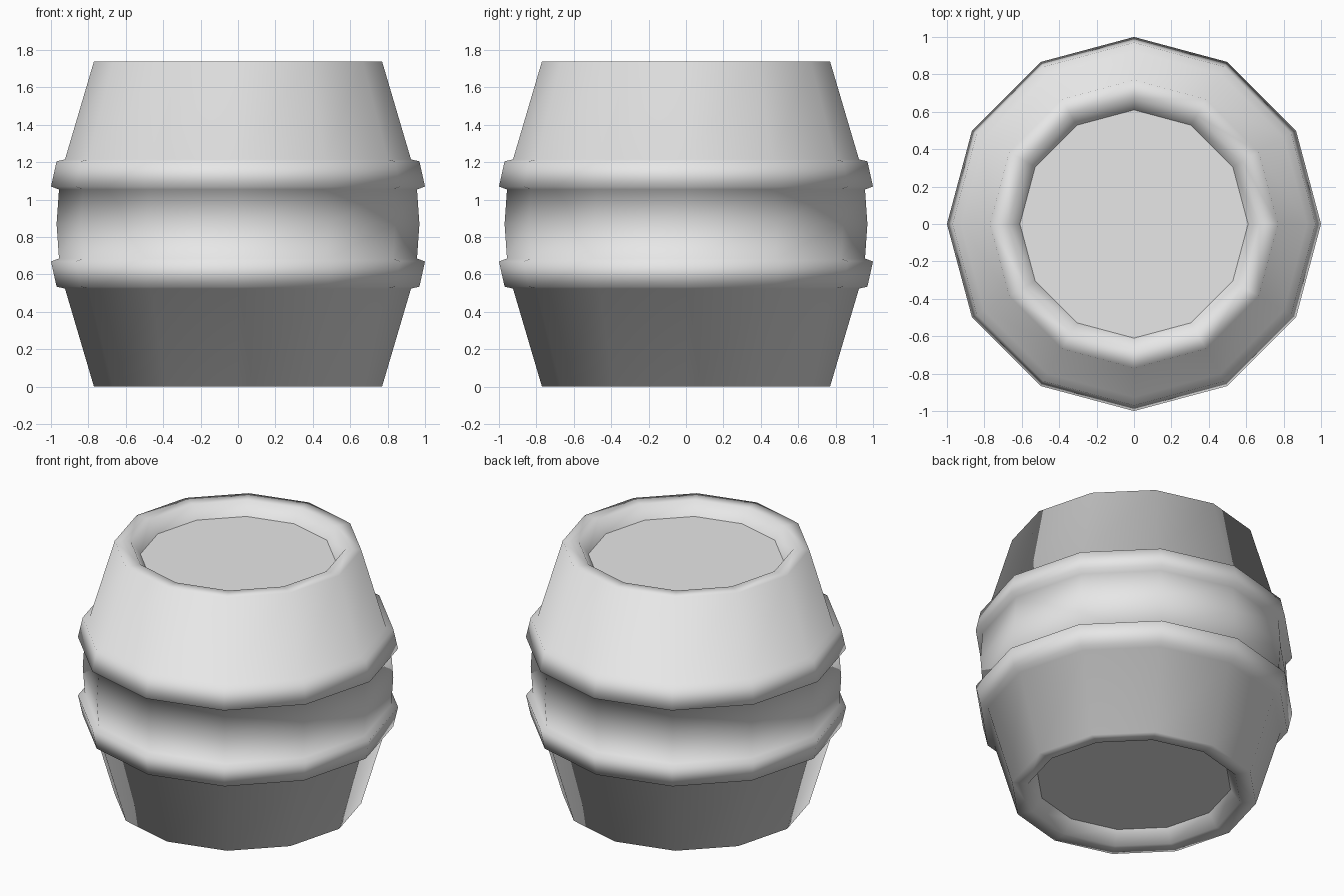
import bpy
import bmesh
from math import cos, sin, tau

SIDES = 12
MID = 0.87

cube = bpy.data.objects.get("Cube")
if cube:
    bpy.data.objects.remove(cube, do_unlink=True)

# One plain grey for the whole barrel
grey = bpy.data.materials.new("plain_grey")
grey.use_nodes = True
grey.diffuse_color = (0.8, 0.8, 0.8, 1)
grey.node_tree.nodes["Principled BSDF"].inputs["Base Color"].default_value = grey.diffuse_color


def finish(name, bm):
    bmesh.ops.recalc_face_normals(bm, faces=bm.faces)
    mesh = bpy.data.meshes.new(name)
    bm.to_mesh(mesh)
    bm.free()
    mesh.materials.append(grey)
    obj = bpy.data.objects.new(name, mesh)
    bpy.context.collection.objects.link(obj)
    return obj


def ring(bm, radius, z):
    return [bm.verts.new((radius * cos(tau * i / SIDES), radius * sin(tau * i / SIDES), z))
            for i in range(SIDES)]


# Half profile from the belly up to the recessed head: (radius, height above middle)
half = [
    (0.97, 0.0),                                          # belly
    (0.957, 0.185), (1.0, 0.2), (0.97, 0.335), (0.925, 0.345),  # hoop
    (0.77, 0.87), (0.67, 0.87),                           # staves and rim
    (0.61, 0.785),                                        # recess wall
]
profile = [(r, MID - h) for r, h in reversed(half[1:])] + [(r, MID + h) for r, h in half]

# Staves, hoops and rims as one continuous lathed shell
bm = bmesh.new()
rings = [ring(bm, r, z) for r, z in profile]
for low, high in zip(rings, rings[1:]):
    for i in range(SIDES):
        j = (i + 1) % SIDES
        face = bm.faces.new((low[i], low[j], high[j], high[i]))
        face.smooth = True

# Crisp joints between the long staves above and below the hoops
for edge in bm.edges:
    a, b = edge.verts
    if abs(a.co.z - b.co.z) > 0.4:
        edge.smooth = False
finish("barrel_staves_and_hoops", bm)

# Flat recessed heads
head_radius, head_height = half[-1]
for name, side in (("top_head", 1), ("bottom_head", -1)):
    bm = bmesh.new()
    face = bm.faces.new(ring(bm, head_radius, MID + side * head_height))
    head = finish(name, bm)
    if head.data.polygons[0].normal.z * side < 0:
        head.data.flip_normals()
